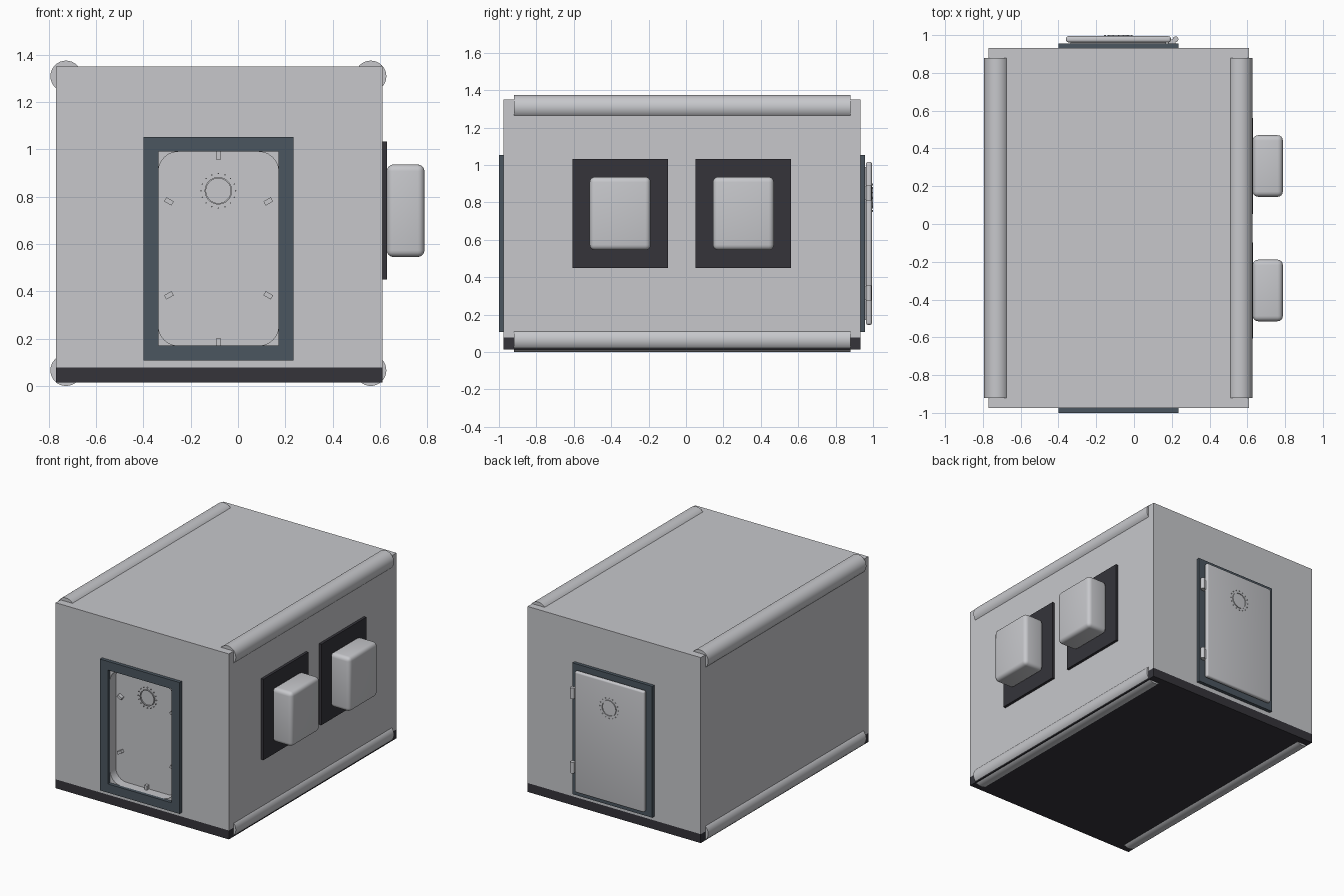
import bpy, bmesh
from math import pi, sin, cos, atan2, radians
from mathutils import Matrix

if "Cube" in bpy.data.objects:
    bpy.data.objects.remove(bpy.data.objects["Cube"], do_unlink=True)


def make_material(name, rgb):
    mat = bpy.data.materials.new(name)
    mat.use_nodes = True
    mat.diffuse_color = (*rgb, 1)
    mat.node_tree.nodes["Principled BSDF"].inputs["Base Color"].default_value = (*rgb, 1)
    return mat


LIGHT = make_material("light grey", (0.57, 0.575, 0.6))
DARK = make_material("charcoal", (0.035, 0.034, 0.042))
SLATE = make_material("slate blue", (0.07, 0.093, 0.115))


def finish(name, bm, mat, smooth=False):
    bmesh.ops.recalc_face_normals(bm, faces=bm.faces)
    mesh = bpy.data.meshes.new(name)
    bm.to_mesh(mesh)
    bm.free()
    mesh.materials.append(mat)
    ob = bpy.data.objects.new(name, mesh)
    bpy.context.collection.objects.link(ob)
    if smooth:
        bpy.ops.object.select_all(action='DESELECT')
        ob.select_set(True)
        bpy.context.view_layer.objects.active = ob
        bpy.ops.object.shade_smooth_by_angle(angle=radians(35))
    return ob


def box(name, x, y, z, mat, bevel=0, turn=0, axis=None, radius_segments=4):
    """Box from (min, max) ranges; bevel all edges, or only those along an axis."""
    bm = bmesh.new()
    bmesh.ops.create_cube(bm, size=1)
    spans = [r[1] - r[0] for r in (x, y, z)]
    bmesh.ops.scale(bm, vec=spans, verts=bm.verts)
    if bevel:
        edges = [e for e in bm.edges if axis is None or
                 abs((e.verts[0].co - e.verts[1].co)[axis]) > 1e-5]
        bmesh.ops.bevel(bm, geom=edges, offset=bevel, segments=radius_segments,
                        profile=0.5, affect='EDGES')
    if turn:
        bmesh.ops.rotate(bm, verts=bm.verts, matrix=Matrix.Rotation(turn, 3, 'Y'))
    bmesh.ops.translate(bm, verts=bm.verts, vec=[sum(r) / 2 for r in (x, y, z)])
    return finish(name, bm, mat, smooth=bevel > 0)


def cylinder(name, centre, radius, length, mat, axis='Y', sides=32):
    bm = bmesh.new()
    bmesh.ops.create_cone(bm, cap_ends=True, segments=sides, radius1=radius,
                          radius2=radius, depth=length)
    if axis == 'Y':
        bmesh.ops.rotate(bm, verts=bm.verts, matrix=Matrix.Rotation(pi / 2, 3, 'X'))
    bmesh.ops.translate(bm, verts=bm.verts, vec=centre)
    return finish(name, bm, mat, smooth=True)


def ring(name, loops, mat, smooth=False):
    """Closed ring joining four matching loops of points."""
    bm = bmesh.new()
    rows = [[bm.verts.new(p) for p in loop] for loop in loops]
    n = len(rows[0])
    for i, row in enumerate(rows):
        nxt = rows[(i + 1) % len(rows)]
        for j in range(n):
            k = (j + 1) % n
            bm.faces.new((row[j], row[k], nxt[k], nxt[j]))
    return finish(name, bm, mat, smooth)


def door_frame(name, y0, y1):
    def rect(y, inset):
        x0, x1, z0, z1 = -0.4 + inset, 0.235 - inset, 0.107 + inset, 1.053 - inset
        return [(x0, y, z0), (x1, y, z0), (x1, y, z1), (x0, y, z1)]
    ring(name, [rect(y0, 0), rect(y1, 0), rect(y1, 0.063), rect(y0, 0.063)], SLATE)


def porthole(name, y0, y1, centre_x=-0.083, centre_z=0.825):
    def circle(y, r):
        return [(centre_x + r * cos(a), y, centre_z + r * sin(a))
                for a in (2 * pi * i / 32 for i in range(32))]
    ring(name + "_rim", [circle(y0, 0.058), circle(y1, 0.058),
                         circle(y1, 0.052), circle(y0, 0.052)], LIGHT, True)
    for i in range(16):
        a = 2 * pi * i / 16
        cylinder(name + "_bolt", (centre_x + 0.073 * cos(a), (y0 + y1) / 2,
                                  centre_z + 0.073 * sin(a)),
                 0.003, abs(y1 - y0), LIGHT, sides=8)


# Shelter body: base, walls and roof
X, Y = (-0.77, 0.61), (-0.975, 0.932)
box("base", X, Y, (0.014, 0.078), DARK)
walls = box("walls", X, Y, (0.078, 1.3), LIGHT)
box("roof", X, Y, (1.3, 1.35), LIGHT)

# Rounded doorway recess in the front wall
OPEN_X, OPEN_Z = (-0.337, 0.172), (0.17, 0.99)
cutter = box("doorway_cutter", OPEN_X, (-1.1, -0.91), OPEN_Z, LIGHT,
             bevel=0.085, axis=1, radius_segments=6)
cutter.hide_render = True
cutter.hide_viewport = True
cut = walls.modifiers.new("doorway", 'BOOLEAN')
cut.operation = 'DIFFERENCE'
cut.solver = 'EXACT'
cut.object = cutter

# Edge rolls along the four long corners
for side, x in (("right", -0.727), ("left", 0.561)):
    for level, z in (("lower", 0.066), ("upper", 1.309)):
        cylinder(f"{level}_{side}_roll", (x, -0.02, z), 0.066, 1.8, LIGHT)

# Doorway frames at both ends
door_frame("front_door_frame", -1.0, -0.975)
door_frame("back_door_frame", 0.932, 0.956)

# Front door fittings: porthole and radial clamps
porthole("front_porthole", -0.918, -0.91)
for dx, z, tilt in ((0, 0.975, 90), (0, 0.183, 90), (-0.21, 0.78, 30),
                    (0.21, 0.78, -30), (-0.21, 0.383, -30), (0.21, 0.383, 30)):
    x = -0.082 + dx
    box("door_clamp", (x - 0.018, x + 0.018), (-0.935, -0.91),
        (z - 0.01, z + 0.01), LIGHT, turn=radians(tilt))

# Back door, mounting pads, hinges and porthole
box("back_door", (-0.36, 0.195), (0.962, 0.994), (0.145, 1.017), LIGHT, bevel=0.012)
box("back_door_seal", (-0.335, 0.17), (0.932, 0.965), (0.172, 0.988), LIGHT)
for z in (0.315, 0.85):
    cylinder("hinge_barrel", (0.22, 0.978, z), 0.015, 0.08, LIGHT, axis='Z', sides=16)
    box("hinge_leaf", (0.18, 0.22), (0.955, 0.978), (z - 0.036, z + 0.036), LIGHT)
porthole("back_porthole", 0.992, 1.0)

# Side units: dark mounting plates with rounded housings
for name, y in (("front", -0.352), ("rear", 0.307)):
    box(name + "_mount_plate", (0.61, 0.629), (y - 0.255, y + 0.255), (0.45, 1.033), DARK)
    box(name + "_side_unit", (0.629, 0.788), (y - 0.163, y + 0.163),
        (0.545, 0.936), LIGHT, bevel=0.028)
